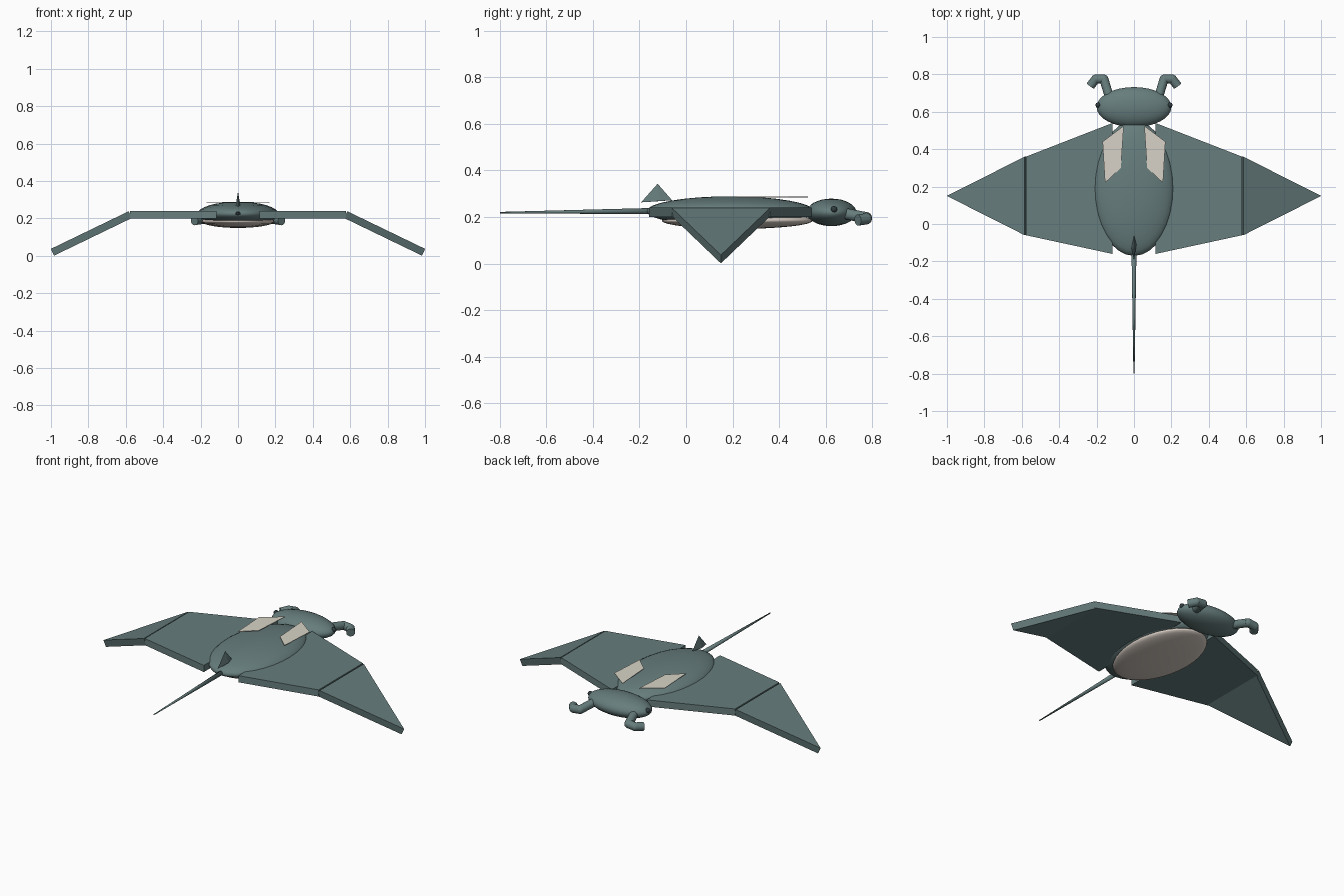
import bpy, bmesh, math
from mathutils import Vector, Matrix

if "Cube" in bpy.data.objects:
    bpy.data.objects.remove(bpy.data.objects["Cube"])


def material(name, rgb):
    m = bpy.data.materials.new(name)
    m.diffuse_color = (*rgb, 1)
    m.use_nodes = True
    m.node_tree.nodes["Principled BSDF"].inputs["Base Color"].default_value = m.diffuse_color
    return m


SLATE = material("slate_teal", (0.135, 0.205, 0.205))
CREAM = material("cream_marking", (0.68, 0.65, 0.57))
BELLY = material("pale_belly", (0.68, 0.61, 0.55))
EYE = material("dark_eye", (0.03, 0.045, 0.05))


def finish(name, bm, mat, smooth=False):
    bmesh.ops.recalc_face_normals(bm, faces=bm.faces)
    mesh = bpy.data.meshes.new(name)
    bm.to_mesh(mesh)
    bm.free()
    mesh.materials.append(mat)
    mesh.polygons.foreach_set("use_smooth", [smooth] * len(mesh.polygons))
    ob = bpy.data.objects.new(name, mesh)
    bpy.context.collection.objects.link(ob)
    return ob


def ellipsoid(name, center, radii, mat, seg=32):
    bm = bmesh.new()
    bmesh.ops.create_uvsphere(
        bm, u_segments=seg, v_segments=seg // 2, radius=1,
        matrix=Matrix.Translation(center) @ Matrix.Diagonal((*radii, 1)))
    return finish(name, bm, mat, True)


def rod(bm, a, b, r1, r2, seg=16):
    a, b = Vector(a), Vector(b)
    d = b - a
    rot = d.to_track_quat('Z', 'Y').to_matrix().to_4x4()
    bmesh.ops.create_cone(bm, cap_ends=True, segments=seg, radius1=r1,
                          radius2=r2, depth=d.length,
                          matrix=Matrix.Translation((a + b) / 2) @ rot)


def slab(name, outline, thick, matrix, mat):
    """Flat outline given thickness about its mid plane, then placed."""
    bm = bmesh.new()
    face = bm.faces.new([bm.verts.new((x, y, -thick / 2)) for x, y in outline])
    new = bmesh.ops.extrude_face_region(bm, geom=[face])["geom"]
    up = [v for v in new if isinstance(v, bmesh.types.BMVert)]
    bmesh.ops.translate(bm, vec=(0, 0, thick), verts=up)
    bmesh.ops.transform(bm, matrix=matrix, verts=bm.verts)
    return finish(name, bm, mat)


# Body, belly and head
ellipsoid("body", (0, 0.19, 0.225), (0.215, 0.36, 0.064), SLATE)
ellipsoid("belly", (0, 0.22, 0.185), (0.195, 0.325, 0.036), BELLY)
ellipsoid("head", (0, 0.625, 0.22), (0.2, 0.107, 0.059), SLATE)

for side, s in (("right", 1), ("left", -1)):
    mirror = Matrix.Diagonal((s, 1, 1, 1))

    # Level inner wing and drooping outer wing hinged at its edge
    slab(side + "_inner_wing",
         [(0.115, -0.16), (0.578, -0.06), (0.578, 0.36), (0.115, 0.54)], 0.04,
         mirror @ Matrix.Translation((0, 0, 0.22)), SLATE)
    slab(side + "_outer_wing", [(0, -0.06), (0.462, 0.15), (0, 0.36)], 0.04,
         mirror @ Matrix.Translation((0.576, 0, 0.22))
         @ Matrix.Rotation(math.radians(25.8), 4, 'Y'), SLATE)

    # Pale shoulder marking
    slab(side + "_shoulder_marking",
         [(0.055, 0.525), (0.07, 0.30), (0.155, 0.22), (0.168, 0.44)], 0.003,
         mirror @ Matrix.Translation((0, 0, 0.286)), CREAM)

    # Eye
    ellipsoid(side + "_eye", (0.192 * s, 0.636, 0.233), (0.014,) * 3, EYE, 16)

    # Curled head fin made of three jointed rods
    path = [(0.135, 0.69, 0.213), (0.161, 0.775, 0.197),
            (0.205, 0.775, 0.192), (0.233, 0.738, 0.187)]
    path = [mirror @ Vector(p) for p in path]
    bm = bmesh.new()
    for a, b in zip(path, path[1:]):
        rod(bm, a, b, 0.024, 0.024)
    for p in path[1:3]:
        bmesh.ops.create_uvsphere(bm, u_segments=16, v_segments=8,
                                  radius=0.024, matrix=Matrix.Translation(p))
    fin = finish(side + "_head_fin", bm, SLATE, True)
    bpy.context.view_layer.objects.active = fin
    fin.select_set(True)
    bpy.ops.object.shade_smooth_by_angle(angle=math.radians(40))
    fin.select_set(False)

# Whip tail
bm = bmesh.new()
rod(bm, (0, -0.1, 0.226), (0, -0.8, 0.219), 0.014, 0.003, 12)
finish("tail", bm, SLATE, True)

# Small dorsal fin, a thin four-sided spike
bm = bmesh.new()
base = [bm.verts.new(p) for p in ((0, -0.06, 0.272), (0.013, -0.11, 0.269),
                                  (0, -0.193, 0.263), (-0.013, -0.13, 0.267))]
tip = bm.verts.new((0, -0.122, 0.343))
bm.faces.new(base)
for i in range(4):
    bm.faces.new((base[i], base[(i + 1) % 4], tip))
finish("dorsal_fin", bm, SLATE)
